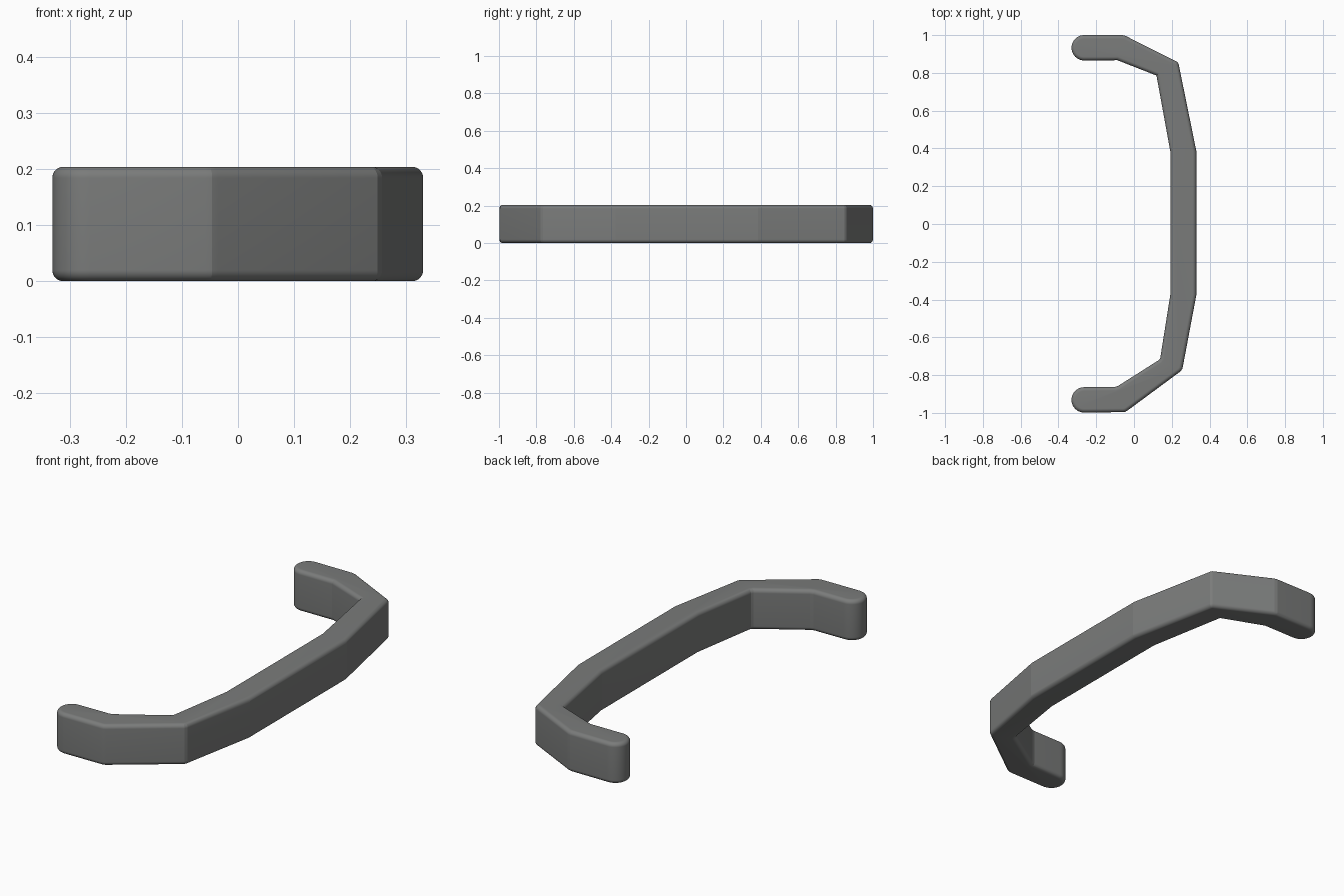
import bpy, bmesh, math

if "Cube" in bpy.data.objects:
    bpy.data.objects.remove(bpy.data.objects["Cube"])

HEIGHT = 0.204
END_R = 0.067
END_X = -0.264


def round_end(cy, start, steps=24):
    """Semicircle of plan points around the tip of one arm, counter-clockwise."""
    return [(END_X + END_R * math.cos(start + math.pi * i / steps),
             cy + END_R * math.sin(start + math.pi * i / steps))
            for i in range(steps + 1)]


# Plan outline of the handle, counter-clockwise
outer = [(-0.058, -0.996), (-0.046, -0.994), (-0.035, -0.988), (0.249, -0.778),
         (0.257, -0.764), (0.33, -0.376), (0.33, 0.386), (0.236, 0.848),
         (0.228, 0.859), (-0.045, 0.996), (-0.06, 1.0)]
inner = [(-0.088, 0.867), (0.119, 0.786), (0.192, 0.386),
         (0.192, -0.376), (0.139, -0.71), (0.132, -0.72), (-0.084, -0.857),
         (-0.1, -0.862)]
outline = outer + round_end(0.933, math.pi / 2) + inner + round_end(-0.931, math.pi / 2)

# Extrude the outline and round its top and bottom rims
bm = bmesh.new()
base = bm.faces.new([bm.verts.new((x, y, 0)) for x, y in outline])
top = bmesh.ops.extrude_face_region(bm, geom=[base], use_keep_orig=True)
bmesh.ops.translate(bm, vec=(0, 0, HEIGHT),
                    verts=[g for g in top["geom"] if isinstance(g, bmesh.types.BMVert)])
bmesh.ops.recalc_face_normals(bm, faces=bm.faces)
rims = [e for e in bm.edges if abs(e.verts[0].co.z - e.verts[1].co.z) < 1e-5]
bmesh.ops.bevel(bm, geom=rims, offset=0.02, offset_type='OFFSET', segments=10,
                profile=0.5, affect='EDGES', clamp_overlap=False)
bmesh.ops.recalc_face_normals(bm, faces=bm.faces)

mesh = bpy.data.meshes.new("pull_handle")
bm.to_mesh(mesh)
bm.free()
handle = bpy.data.objects.new("pull_handle", mesh)
bpy.context.collection.objects.link(handle)

# Dark grey finish
finish = bpy.data.materials.new("dark_grey")
finish.diffuse_color = (0.195, 0.2, 0.197, 1)
finish.use_nodes = True
finish.node_tree.nodes["Principled BSDF"].inputs["Base Color"].default_value = finish.diffuse_color
mesh.materials.append(finish)

# Smooth the rounded ends and rims, keep the bends crisp
bpy.context.view_layer.objects.active = handle
handle.select_set(True)
bpy.ops.object.shade_smooth_by_angle(angle=math.radians(10))
